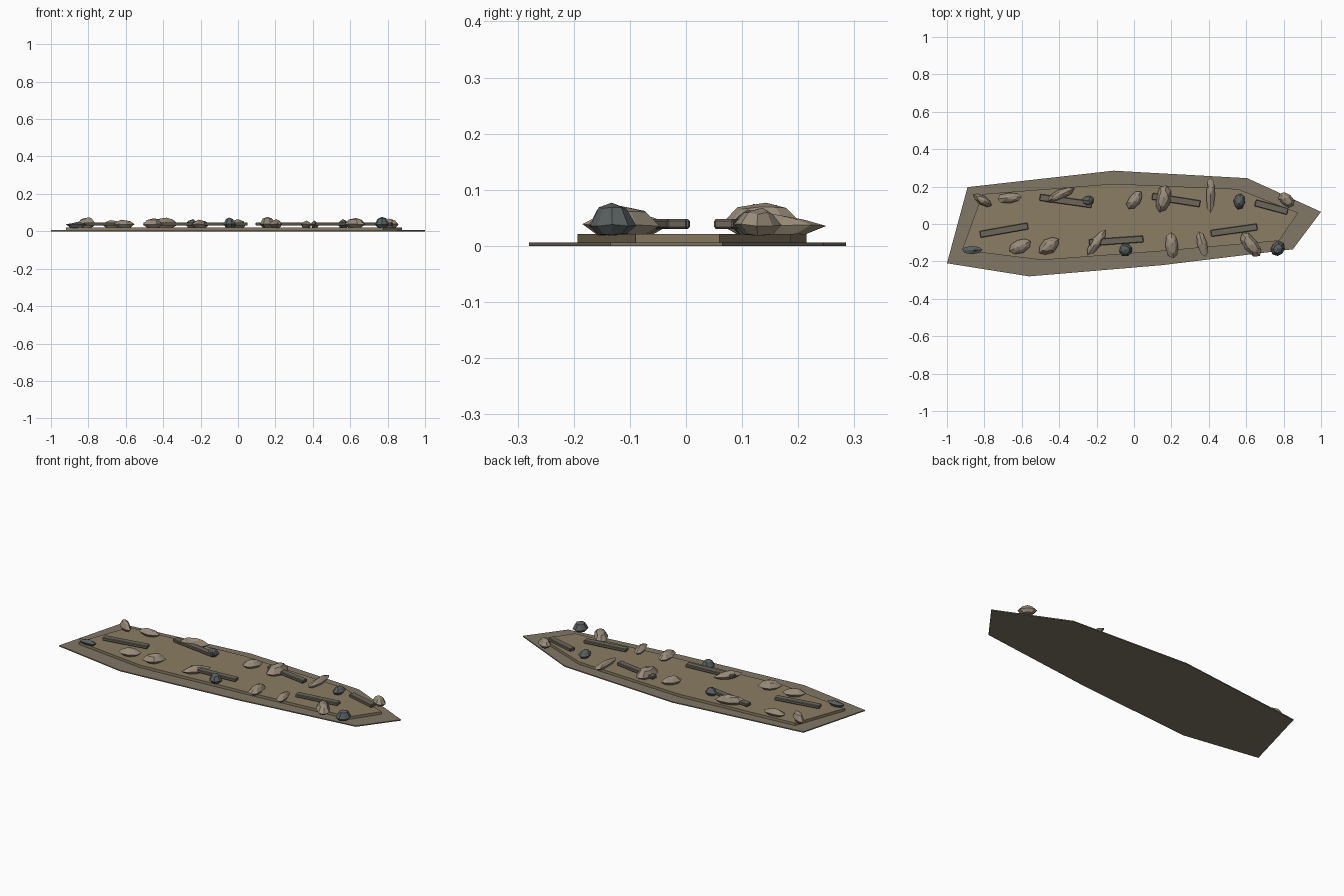
import bpy, bmesh, math, random
from mathutils import Matrix

if "Cube" in bpy.data.objects:
    bpy.data.objects.remove(bpy.data.objects["Cube"])

random.seed(4)


def material(name, rgb):
    m = bpy.data.materials.new(name)
    m.diffuse_color = (*rgb, 1)
    m.use_nodes = True
    m.node_tree.nodes["Principled BSDF"].inputs["Base Color"].default_value = m.diffuse_color
    return m


MUD = material("mud", (0.22, 0.185, 0.13))
SOIL = material("soil", (0.26, 0.205, 0.125))
WOOD = material("wood", (0.15, 0.135, 0.105))
STONE = material("stone", (0.32, 0.265, 0.195))
SLATE = material("slate", (0.10, 0.115, 0.115))


def finish(name, bm, mat):
    bmesh.ops.recalc_face_normals(bm, faces=bm.faces)
    me = bpy.data.meshes.new(name)
    bm.to_mesh(me)
    bm.free()
    me.materials.append(mat)
    ob = bpy.data.objects.new(name, me)
    bpy.context.collection.objects.link(ob)
    return ob


def slab(name, outline, z0, z1, mat):
    bm = bmesh.new()
    low = [bm.verts.new((x, y, z0)) for x, y in outline]
    top = [bm.verts.new((x, y, z1)) for x, y in outline]
    bm.faces.new(low)
    bm.faces.new(top)
    for i in range(len(low)):
        j = (i + 1) % len(low)
        bm.faces.new((low[i], low[j], top[j], top[i]))
    return finish(name, bm, mat)


def plank(name, x, y, length, angle):
    bm = bmesh.new()
    bmesh.ops.create_cube(bm, size=1)
    bmesh.ops.scale(bm, vec=(length, 0.036, 0.017), verts=bm.verts)
    bmesh.ops.bevel(bm, geom=bm.edges[:], offset=0.003, segments=1, affect='EDGES')
    ob = finish(name, bm, WOOD)
    ob.matrix_world = Matrix.Translation((x, y, 0.039)) @ Matrix.Rotation(math.radians(angle), 4, 'Z')


def rock(name, x, y, length, width, angle, top, mat, n=8):
    # three irregular rings: base, wide middle, narrow crown
    bm = bmesh.new()
    jitter = [random.uniform(0.88, 1.1) for _ in range(n)]
    rings = []
    for z, s in ((0.02, 0.6), (0.037, 1.0), (top - 0.01, 0.6)):
        ring = []
        for i in range(n):
            a = math.tau * i / n
            r = s * (jitter[i] if i % (n // 2) else 1)
            ring.append(bm.verts.new((r * length / 2 * math.cos(a), r * width / 2 * math.sin(a),
                                      z + random.uniform(-0.002, 0.002))))
        rings.append(ring)
    peak = bm.verts.new((random.uniform(-0.15, 0.15) * length, 0, top))
    bm.faces.new(rings[0])
    for i in range(n):
        j = (i + 1) % n
        for a, b in zip(rings, rings[1:]):
            bm.faces.new((a[i], a[j], b[j], b[i]))
        bm.faces.new((rings[2][i], rings[2][j], peak))
    ob = finish(name, bm, mat)
    ob.matrix_world = Matrix.Translation((x, y, 0)) @ Matrix.Rotation(math.radians(angle), 4, 'Z')


# ground patch and raised path bed
slab("ground_patch", [(-1, -.21), (-.56, -.28), (.15, -.22), (.85, -.135), (1, .065),
                      (.605, .245), (-.11, .285), (-.89, .197)], 0, 0.006, MUD)
slab("path_bed", [(-.92, -.14), (-.49, -.193), (.15, -.145), (.775, -.09), (.877, .06),
                  (.555, .187), (-.11, .215), (-.81, .16)], 0.006, 0.021, SOIL)

# wooden strips
for i, p in enumerate([(-.695, -.033, .26, 10), (-.365, .123, .28, -8), (-.095, -.09, .29, 4),
                       (.225, .128, .26, -9), (.535, -.033, .25, 8), (.735, .09, .18, -15)]):
    plank(f"plank_{i + 1}", *p)

# pale stones along both edges: x, y, length, width, angle, top
PALE = [(-.81, .128, .115, .05, -30, .075), (-.665, .14, .13, .055, 5, .06),
        (-.395, .155, .17, .055, 25, .073), (.005, .128, .115, .07, 55, .065),
        (.155, .135, .15, .085, 75, .077), (.41, .155, .19, .05, 90, .057),
        (.815, .13, .10, .07, -40, .068), (-.61, -.118, .125, .075, 25, .062),
        (-.455, -.118, .13, .08, 35, .07), (-.2, -.097, .165, .055, 55, .062),
        (.205, -.115, .14, .07, 95, .065), (.365, -.107, .14, .05, 105, .057),
        (.625, -.11, .155, .075, -52, .071)]
for i, p in enumerate(PALE):
    rock(f"stone_{i + 1}", *p, STONE)

# dark stones
DARK = [(-.247, .122, .07, .055, 25, .065), (.562, .12, .085, .06, 80, .065),
        (-.865, -.138, .11, .045, 0, .052), (-.045, -.138, .072, .066, 20, .074),
        (.77, -.133, .085, .078, 45, .077)]
for i, p in enumerate(DARK):
    rock(f"dark_stone_{i + 1}", *p, SLATE)
